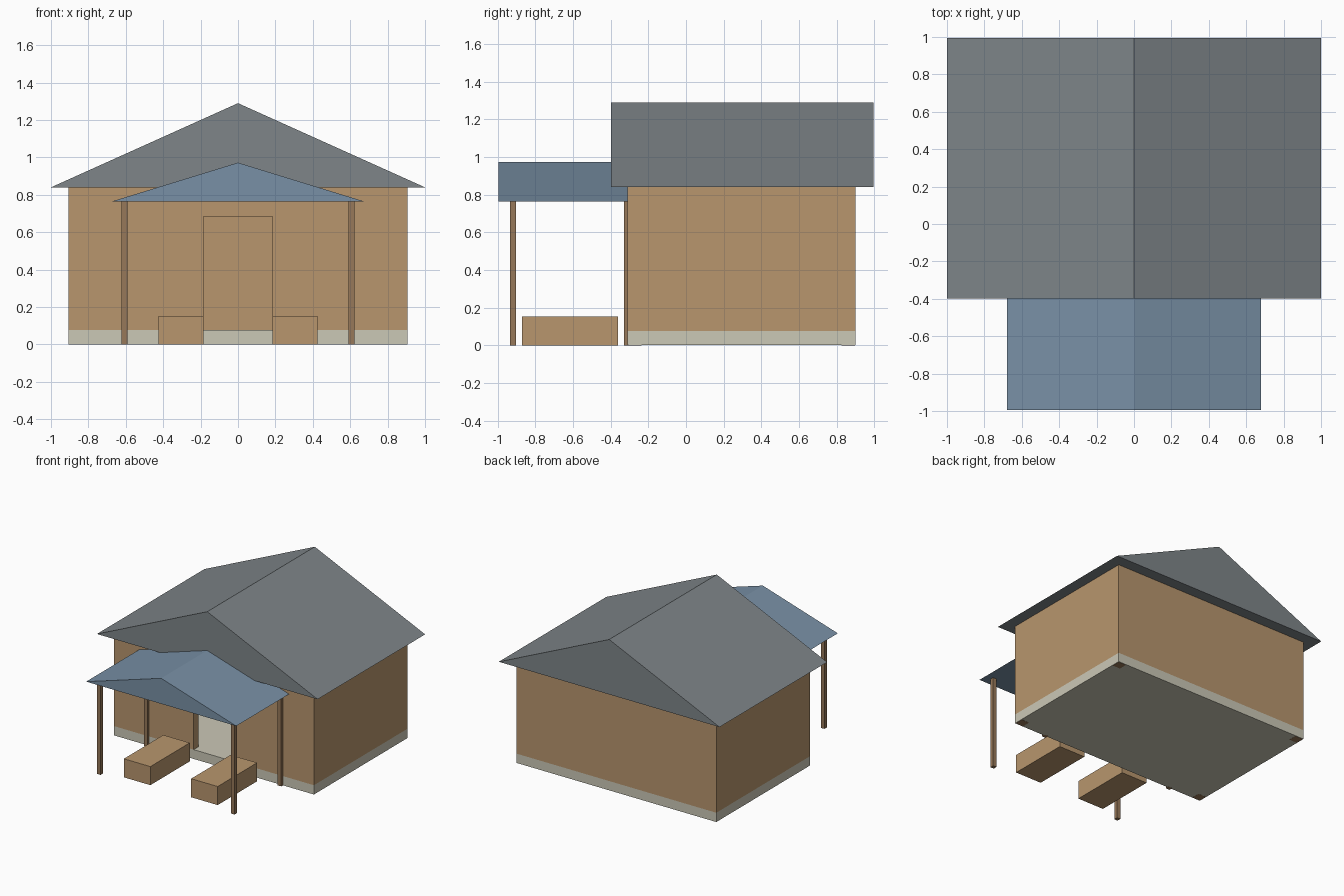
import bpy, bmesh

if "Cube" in bpy.data.objects:
    bpy.data.objects.remove(bpy.data.objects["Cube"])


def material(name, rgb):
    m = bpy.data.materials.new(name)
    m.diffuse_color = (*rgb, 1)
    m.use_nodes = True
    m.node_tree.nodes["Principled BSDF"].inputs["Base Color"].default_value = m.diffuse_color
    return m


WOOD = material("wall_wood", (0.48, 0.305, 0.155))
POST = material("post_wood", (0.31, 0.19, 0.10))
STONE = material("foundation_stone", (0.60, 0.58, 0.47))
SLATE = material("slate", (0.21, 0.235, 0.25))
BLUE = material("blue_roofing", (0.19, 0.28, 0.38))


def extrude_y(name, profile, y0, y1, mat):
    """Closed solid: an x-z outline swept from y0 to y1."""
    bm = bmesh.new()
    face = bm.faces.new([bm.verts.new((x, y0, z)) for x, z in profile])
    new = bmesh.ops.extrude_face_region(bm, geom=[face])["geom"]
    verts = [g for g in new if isinstance(g, bmesh.types.BMVert)]
    bmesh.ops.translate(bm, verts=verts, vec=(0, y1 - y0, 0))
    bmesh.ops.recalc_face_normals(bm, faces=bm.faces)
    mesh = bpy.data.meshes.new(name)
    bm.to_mesh(mesh)
    bm.free()
    mesh.materials.append(mat)
    ob = bpy.data.objects.new(name, mesh)
    bpy.context.collection.objects.link(ob)
    return ob


def box(name, x, y, z, mat):
    return extrude_y(name, [(x[0], z[0]), (x[1], z[0]), (x[1], z[1]), (x[0], z[1])], *y, mat)


def gable(name, half, y, eave, ridge, mat):
    return extrude_y(name, [(-half, eave), (half, eave), (0, ridge)], *y, mat)


W, FRONT, BACK, EAVE, BASE, T = 0.905, -0.31, 0.90, 0.84, 0.077, 0.06

# Foundation slab
box("foundation", (-W, W), (FRONT, BACK), (0.001, BASE), STONE)

# Hollow walls; the front one is an arch outline around the open doorway
D, LINTEL = 0.185, 0.685
extrude_y("front_wall", [(-W, BASE), (-D, BASE), (-D, LINTEL), (D, LINTEL), (D, BASE),
                         (W, BASE), (W, EAVE), (-W, EAVE)], FRONT, FRONT + T, WOOD)
box("back_wall", (-W, W), (BACK - T, BACK), (BASE, EAVE), WOOD)
for side, s in (("left", -1), ("right", 1)):
    xs = sorted((s * W, s * (W - T)))
    box(f"{side}_wall", xs, (FRONT + T, BACK - T), (BASE, EAVE), WOOD)

    # Structural corner posts, showing under the foundation
    px = sorted((s * (W - 0.004), s * (W - 0.074)))
    box(f"{side}_front_corner_post", px, (FRONT + 0.004, FRONT + 0.074), (0, EAVE), POST)
    box(f"{side}_back_corner_post", px, (BACK - 0.074, BACK - 0.004), (0, EAVE), POST)

    # Porch posts
    for place, y in (("front", -0.918), ("rear", -0.314)):
        box(f"{side}_{place}_porch_post", (s * 0.607 - 0.016, s * 0.607 + 0.016),
            (y - 0.016, y + 0.016), (0, 0.765), POST)

    # Benches flanking the entrance
    box(f"{side}_bench", sorted((s * D, s * 0.425)), (-0.87, -0.36), (0, 0.152), WOOD)

# Main and porch roofs
gable("main_roof", 1.0, (-0.398, 0.994), EAVE, 1.29, SLATE)
gable("porch_roof", 0.68, (-0.994, FRONT), 0.763, 0.972, BLUE)
